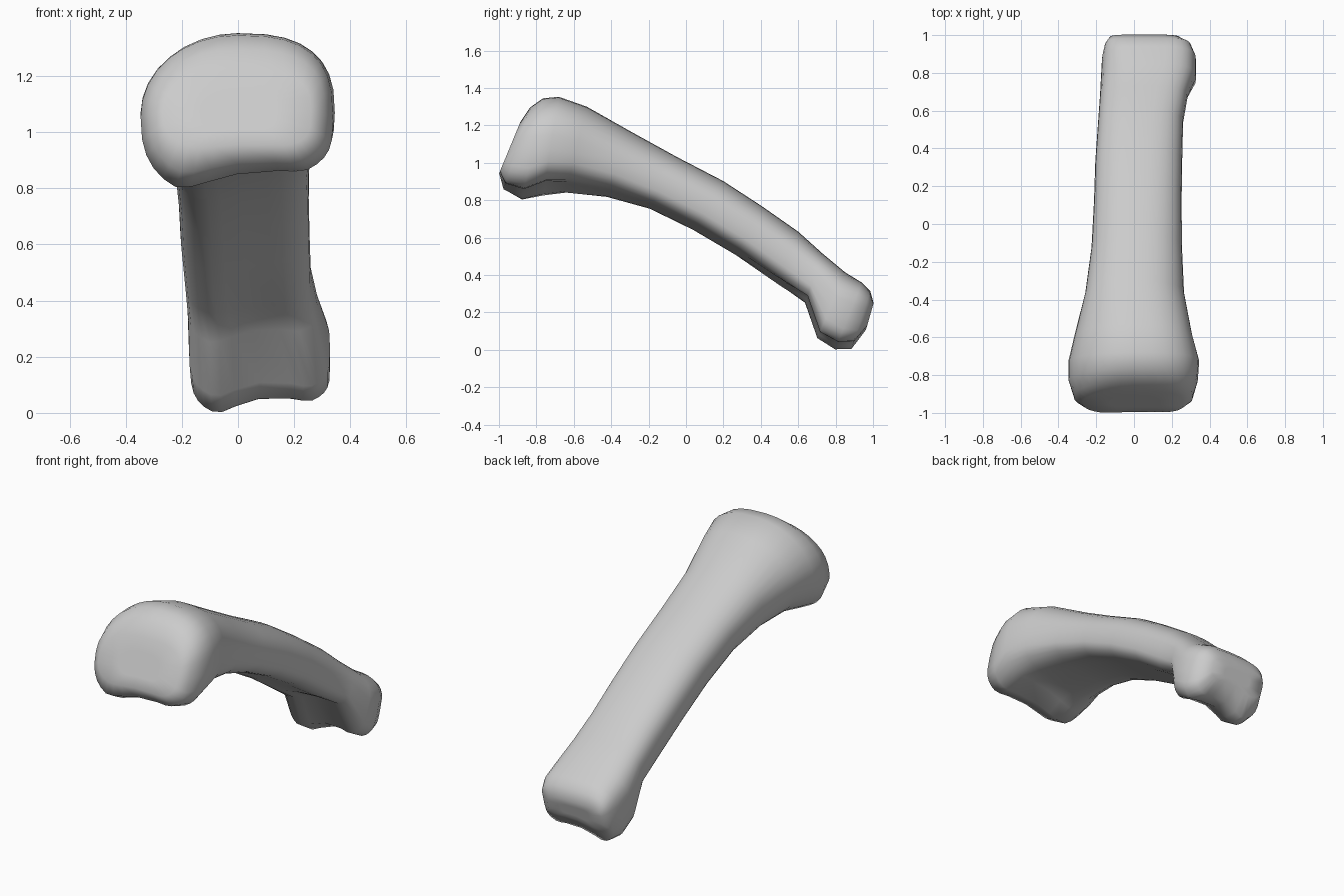
import bpy, bmesh, math
from mathutils import Vector

N = 32
BASE_RINGS = 5   # wide-end rings with softer left corners
# top(y, z), bottom(y, z), x left, x right, top squareness, bottom squareness, groove, right-side lift
SECTIONS = [
    (-0.885, 1.22, -1.005, 0.93, -0.27, 0.26, 2.6, 3.4, 0.02, 0.02),
    (-0.835, 1.295, -0.985, 0.83, -0.318, 0.31, 2.5, 3.3, 0.04, 0.06),
    (-0.765, 1.345, -0.885, 0.765, -0.347, 0.338, 2.4, 3.2, 0.05, 0.10),
    (-0.68, 1.353, -0.77, 0.785, -0.347, 0.345, 2.3, 3.0, 0.05, 0.13),
    (-0.53, 1.30, -0.65, 0.805, -0.315, 0.308, 2.3, 2.8, 0.02, 0.11),
    (-0.30, 1.17, -0.43, 0.80, -0.258, 0.265, 2.3, 3.0, 0.01, 0.07),
    (-0.05, 1.032, -0.20, 0.742, -0.225, 0.254, 2.3, 3.2, 0.01, 0.05),
    (0.20, 0.902, 0.03, 0.63, -0.212, 0.252, 2.4, 3.2, 0.01, 0.05),
    (0.40, 0.772, 0.26, 0.495, -0.205, 0.255, 2.5, 3.2, 0.01, 0.05),
    (0.60, 0.632, 0.48, 0.34, -0.190, 0.26, 2.6, 3.2, 0.02, 0.05),
    (0.73, 0.515, 0.63, 0.235, -0.180, 0.285, 2.8, 3.2, 0.04, 0.06),
    (0.85, 0.415, 0.695, 0.045, -0.175, 0.328, 3.0, 3.6, 0.05, 0.05),
    (0.94, 0.36, 0.79, -0.015, -0.170, 0.328, 3.4, 3.6, 0.05, 0.06),
    (0.985, 0.315, 0.88, -0.01, -0.155, 0.30, 4.0, 3.6, 0.04, 0.06),
    (1.003, 0.25, 0.96, 0.10, -0.13, 0.24, 4.0, 3.6, 0.02, 0.03),
]


def section_points(k, ty, tz, by, bz, xl, xr, nt, nb, groove, lift):
    """Rounded cross-section with a grooved, tilted underside."""
    top, bottom = Vector((0, ty, tz)), Vector((0, by, bz))
    mid, half = (top + bottom) / 2, (top - bottom) / 2
    up = half.normalized()
    base = k < BASE_RINGS
    pts = []
    for i in range(N):
        a = 2 * math.pi * i / N
        c, s = math.cos(a), math.sin(a)
        if s >= 0:
            n = nt * (1 + math.copysign(0.15 if base else 0, c))
        else:
            n = nb * (1 + math.copysign(0.2 if base else -0.12, c))
        u = math.copysign(abs(c) ** (2 / n), c)
        v = math.copysign(abs(s) ** (2 / n), s)
        p = mid + half * v
        p.x = (xl + xr) / 2 + u * (xr - xl) / 2
        dip = groove * max(0, 1 - ((u - 0.05) / 0.65) ** 2)
        p += up * max(0, -v) * (dip + lift * max(0, (u + 0.6) / 1.6))
        pts.append(p)
    return pts


# Bone: loft the sections from the wide base to the knuckle end
bm = bmesh.new()
rings = [[bm.verts.new(p) for p in section_points(k, *s)] for k, s in enumerate(SECTIONS)]
for r, q in zip(rings, rings[1:]):
    for i in range(N):
        j = (i + 1) % N
        bm.faces.new((r[i], r[j], q[j], q[i]))

# End caps: an inner ring and a centre point
for ring in (rings[0], rings[-1]):
    centre = sum((v.co for v in ring), Vector()) / N
    inner = [bm.verts.new(centre.lerp(v.co, 0.5)) for v in ring]
    hub = bm.verts.new(centre)
    for i in range(N):
        j = (i + 1) % N
        bm.faces.new((ring[i], ring[j], inner[j], inner[i]))
        bm.faces.new((inner[i], inner[j], hub))
bmesh.ops.recalc_face_normals(bm, faces=bm.faces)

mesh = bpy.data.meshes.new("finger_bone")
bm.to_mesh(mesh)
bm.free()
bone = bpy.data.objects.new("finger_bone", mesh)
bpy.context.collection.objects.link(bone)
for p in mesh.polygons:
    p.use_smooth = True
